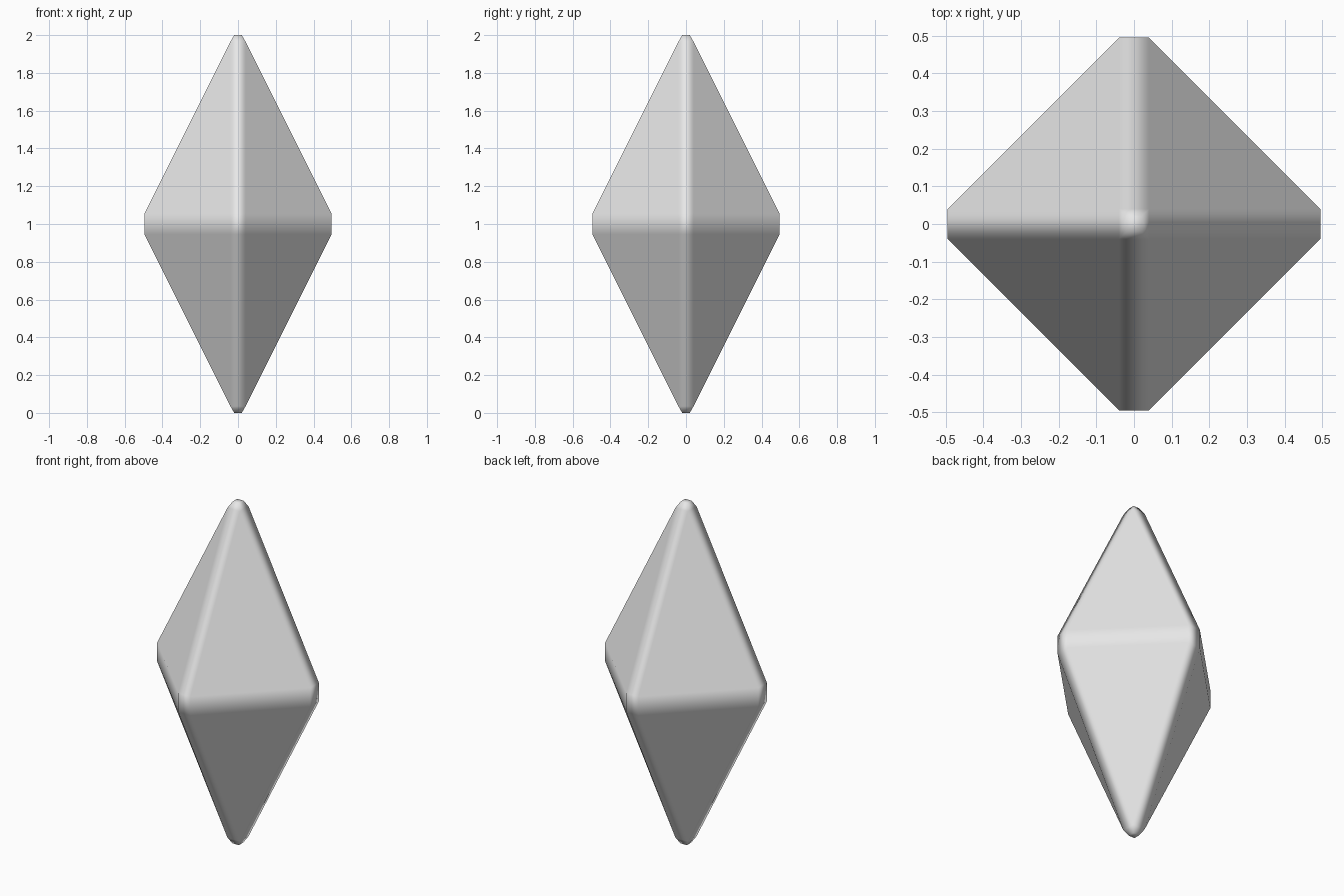
import bpy, bmesh, math
from itertools import product

if "Cube" in bpy.data.objects:
    bpy.data.objects.remove(bpy.data.objects["Cube"])

# Pale grey surface
grey = bpy.data.materials.new("pale grey")
grey.diffuse_color = (0.8, 0.8, 0.8, 1)
grey.use_nodes = True
grey.node_tree.nodes["Principled BSDF"].inputs["Base Color"].default_value = grey.diffuse_color

WAIST, EDGE, BAND = 0.495, 0.04, 0.055   # waist reach, chamfer half width, waist band half height
SHOULDER, CAP = 0.965, 0.02              # start of the rounded tip, half width of its flat end

# Corner points of one octant, mirrored to all eight
octant = [(WAIST, EDGE, BAND), (EDGE, WAIST, BAND), (EDGE, EDGE, SHOULDER), (CAP, CAP, 1.0)]
bm = bmesh.new()
for sx, sy, sz in product((-1, 1), repeat=3):
    for x, y, z in octant:
        bm.verts.new((sx * x, sy * y, 1 + sz * z))

# Skin the points as a closed gem and merge coplanar triangles
bmesh.ops.convex_hull(bm, input=bm.verts)
bmesh.ops.dissolve_limit(bm, angle_limit=math.radians(1), verts=bm.verts, edges=bm.edges)
bmesh.ops.recalc_face_normals(bm, faces=bm.faces)
for f in bm.faces:
    f.smooth = True
mesh = bpy.data.meshes.new("crystal")
bm.to_mesh(mesh)
bm.free()
mesh.materials.append(grey)
crystal = bpy.data.objects.new("crystal", mesh)
bpy.context.collection.objects.link(crystal)

# Keep the big facets flat while the chamfers blend softly
soft = crystal.modifiers.new("soft chamfers", 'WEIGHTED_NORMAL')
soft.mode = 'FACE_AREA'
soft.weight = 100
